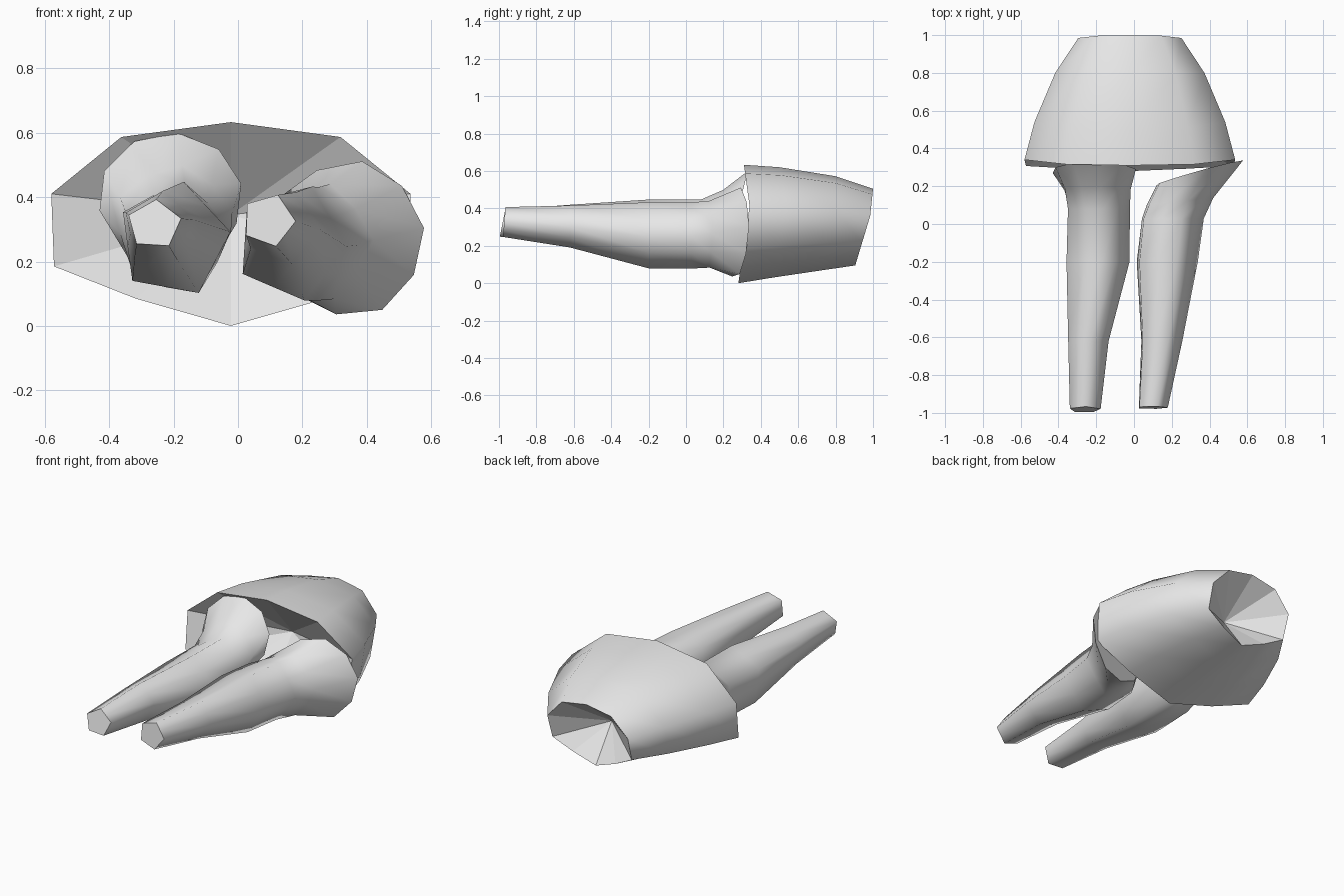
import bpy, bmesh
from math import cos, sin, pi, radians
from mathutils import Vector

cube = bpy.data.objects.get("Cube")
if cube:
    bpy.data.objects.remove(cube)

grey = bpy.data.materials.new("light_grey")
grey.use_nodes = True
grey.diffuse_color = (0.8, 0.8, 0.8, 1)
grey.node_tree.nodes["Principled BSDF"].inputs["Base Color"].default_value = (0.8, 0.8, 0.8, 1)


def loft(name, rings, first_apex=None, last_apex=None):
    """Bridge rings with smooth sides; close each end flat or with a fan to an apex."""
    bm = bmesh.new()
    loops = [[bm.verts.new(p) for p in ring] for ring in rings]
    count = len(loops[0])
    for a, b in zip(loops, loops[1:]):
        for i in range(count):
            j = (i + 1) % count
            bm.faces.new((a[i], a[j], b[j], b[i])).smooth = True
    for loop, apex in ((loops[0], first_apex), (loops[-1], last_apex)):
        if apex is None:
            bm.faces.new(loop)
        else:
            tip = bm.verts.new(apex)
            for i in range(count):
                bm.faces.new((loop[i], loop[(i + 1) % count], tip))
    bmesh.ops.recalc_face_normals(bm, faces=bm.faces)
    mesh = bpy.data.meshes.new(name)
    bm.to_mesh(mesh)
    bm.free()
    mesh.materials.append(grey)
    obj = bpy.data.objects.new(name, mesh)
    bpy.context.collection.objects.link(obj)
    return obj


# Skirt: ten-sided cross-section, given as (half width, height) fractions
half = [(0, 1), (0.61, 0.927), (1, 0.648), (0.985, 0.292), (0.53, 0.134), (0, 0)]
section = half + [(-x, t) for x, t in half[-2:0:-1]]
AXIS_X, WIDEST = -0.022, 0.648


def skirt_ring(width, low, high, y_low, y_mid, y_high):
    ring = []
    for x, t in section:
        if t < WIDEST:
            y = y_low + (y_mid - y_low) * t / WIDEST
        else:
            y = y_mid + (y_high - y_mid) * (t - WIDEST) / (1 - WIDEST)
        ring.append(Vector((AXIS_X + x * width, y, low + (high - low) * t)))
    return ring


loft("skirt", [
    skirt_ring(0.558, 0.0, 0.633, 0.28, 0.34, 0.31),
    skirt_ring(0.505, 0.031, 0.62, 0.47, 0.54, 0.50),
    skirt_ring(0.395, 0.068, 0.572, 0.72, 0.80, 0.80),
    skirt_ring(0.273, 0.095, 0.505, 0.905, 0.985, 1.0),
], first_apex=(AXIS_X, 0.56, 0.345), last_apex=(AXIS_X, 0.75, 0.31))


# Legs: five-sided shins that round out towards the hip
def leg_ring(y, x, z, rx, rz, start, bulge=0.81, tilt_x=0, tilt_z=0):
    ring = []
    for i in range(10):
        angle = radians(start) - i * pi / 5
        r = bulge if i % 2 else 1
        dx, dz = r * rx * cos(angle), r * rz * sin(angle)
        ring.append(Vector((x + dx, y + tilt_x * dx + tilt_z * dz, z + dz)))
    return ring


loft("right_leg", [
    leg_ring(-0.982, -0.26, 0.315, 0.086, 0.078, 86, tilt_z=0.2),
    leg_ring(-0.62, -0.245, 0.305, 0.113, 0.115, 84),
    leg_ring(-0.2, -0.2, 0.267, 0.178, 0.183, 80),
    leg_ring(0.08, -0.195, 0.27, 0.175, 0.18, 80, 0.85),
    leg_ring(0.18, -0.2, 0.32, 0.185, 0.18, 82, 0.92, tilt_z=0.1),
    leg_ring(0.28, -0.21, 0.4, 0.225, 0.2, 84, 1.0, tilt_z=0.25),
])

loft("left_leg", [
    leg_ring(-0.972, 0.095, 0.328, 0.084, 0.084, 70, tilt_z=0.08),
    leg_ring(-0.62, 0.138, 0.305, 0.118, 0.118, 69),
    leg_ring(-0.2, 0.163, 0.26, 0.175, 0.186, 68),
    leg_ring(0.03, 0.192, 0.257, 0.178, 0.186, 70, 0.84),
    leg_ring(0.12, 0.235, 0.26, 0.185, 0.188, 74, 0.9, tilt_x=0.1),
    leg_ring(0.27, 0.345, 0.27, 0.235, 0.245, 80, 0.97, tilt_x=0.28, tilt_z=0.05),
])
